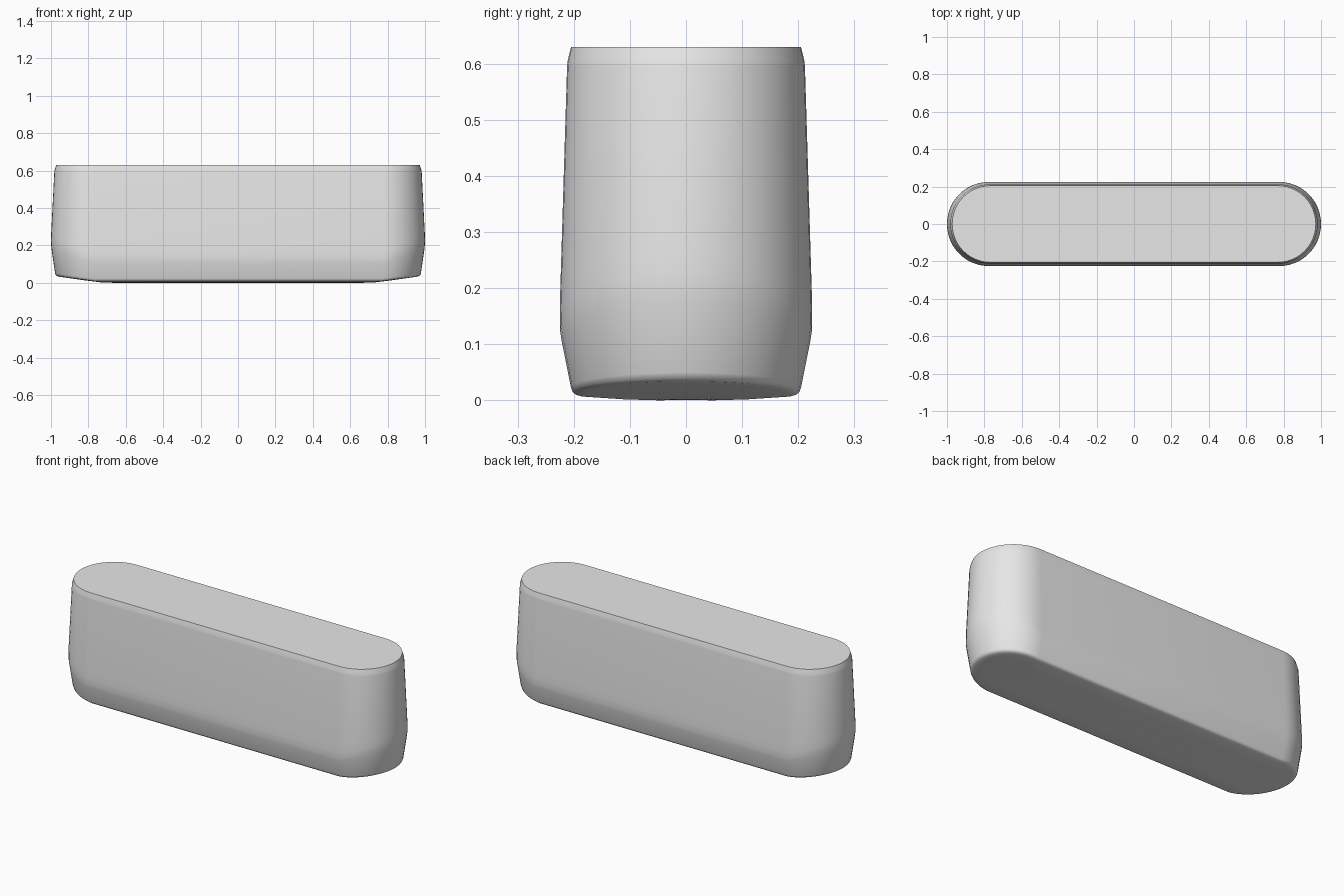
import bpy, bmesh
from math import cos, sin, pi

cube = bpy.data.objects.get("Cube")
if cube:
    bpy.data.objects.remove(cube, do_unlink=True)

grey = bpy.data.materials.new("light_grey")
grey.use_nodes = True
colour = (0.8, 0.8, 0.8, 1)
grey.diffuse_color = colour
grey.node_tree.nodes["Principled BSDF"].inputs["Base Color"].default_value = colour

SEGMENTS = 24  # per rounded end

# Levels: half length, half width, height along the sides, height at the tips
LEVELS = [
    (0.70, 0.04, 0.0, 0.002),
    (0.84, 0.11, 0.002, 0.016),
    (0.945, 0.185, 0.007, 0.031),
    (0.963, 0.196, 0.010, 0.034),
    (0.973, 0.202, 0.015, 0.039),
    (0.978, 0.205, 0.023, 0.050),
    (0.996, 0.222, 0.108, 0.175),
    (0.999, 0.2245, 0.125, 0.200),
    (1.0, 0.225, 0.160, 0.225),
    (0.999, 0.224, 0.200, 0.260),
    (0.982, 0.212, 0.595, 0.595),
    (0.980, 0.211, 0.605, 0.605),
    (0.972, 0.205, 0.630, 0.630),
]


def add_ring(bm, half_length, half_width, z_side, z_tip):
    """Stadium outline whose tips may sit higher than its sides."""
    verts = []
    for side in (1, -1):
        for i in range(SEGMENTS + 1):
            a = -pi / 2 + pi * i / SEGMENTS
            x = half_length - half_width + half_width * cos(a)
            z = z_side + (z_tip - z_side) * cos(a)
            verts.append(bm.verts.new((side * x, side * half_width * sin(a), z)))
    return verts


# Body: outlines lofted from the shallow curved base to the flat top
bm = bmesh.new()
rings = [add_ring(bm, *level) for level in LEVELS]
for low, high in zip(rings, rings[1:]):
    for i in range(len(low)):
        j = (i + 1) % len(low)
        bm.faces.new((low[i], low[j], high[j], high[i]))
bm.faces.new(rings[-1])
bm.faces.new(reversed(rings[0]))
bmesh.ops.recalc_face_normals(bm, faces=bm.faces)

mesh = bpy.data.meshes.new("rounded_body")
bm.to_mesh(mesh)
bm.free()
mesh.materials.append(grey)
body = bpy.data.objects.new("rounded_body", mesh)
bpy.context.collection.objects.link(body)

# Soft sides with a crisp top rim
bpy.ops.object.select_all(action="DESELECT")
body.select_set(True)
bpy.context.view_layer.objects.active = body
bpy.ops.object.shade_smooth_by_angle(angle=pi / 4)
